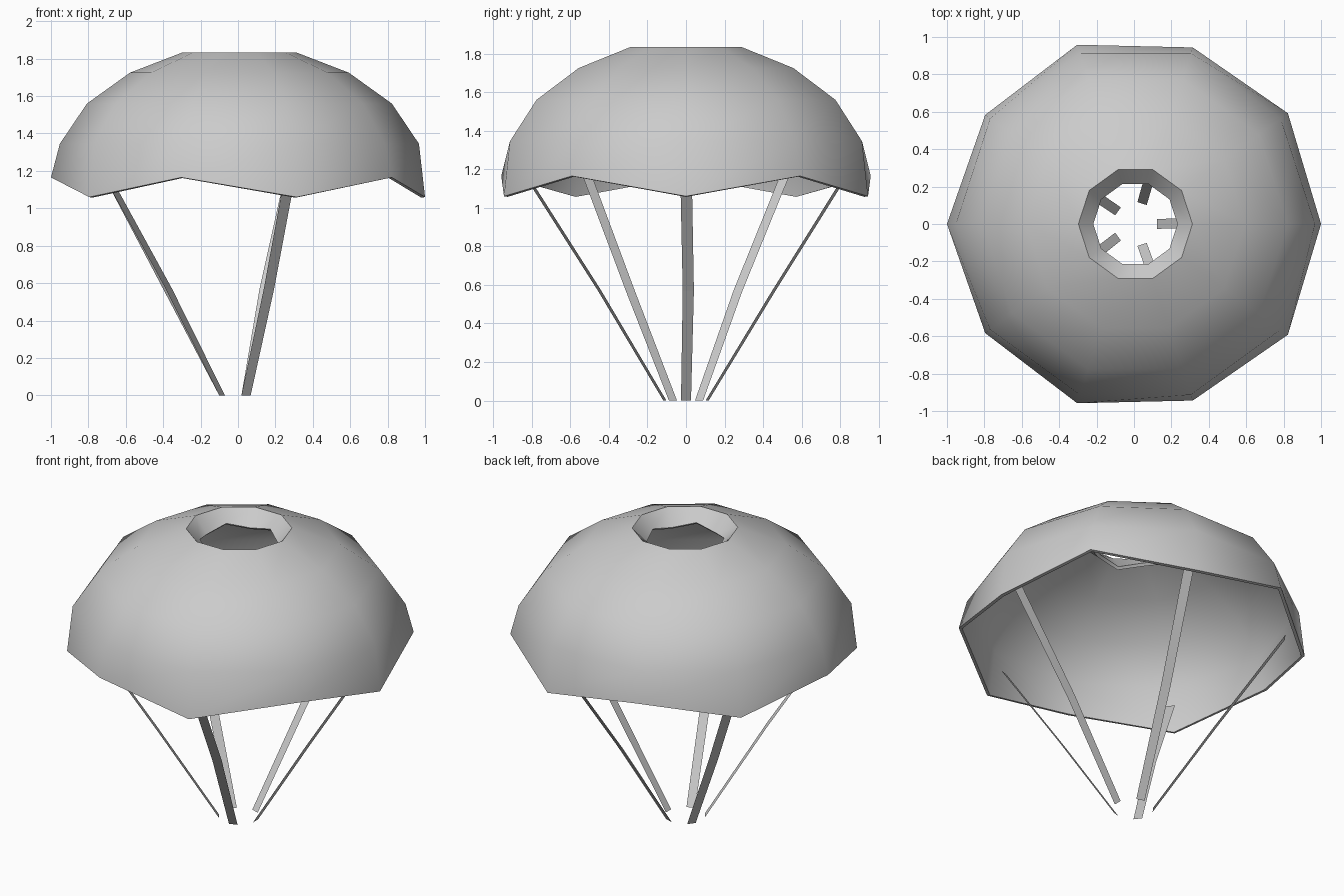
import bpy, bmesh
from math import cos, sin, radians, pi

if "Cube" in bpy.data.objects:
    bpy.data.objects.remove(bpy.data.objects["Cube"])

CX = 0.0075   # small offset so the uneven hem is centred on x
SIDES = 10


def make_object(name, bm):
    mesh = bpy.data.meshes.new(name)
    bm.to_mesh(mesh)
    bm.free()
    obj = bpy.data.objects.new(name, mesh)
    bpy.context.collection.objects.link(obj)
    return obj


# Canopy: (radius, z) at strap corners, (radius, z) at the corners between
profile = [
    ((0.9925, 1.06), (1.0075, 1.165)),   # zigzag hem
    ((0.96, 1.345), (0.96, 1.345)),
    ((0.815, 1.56), (0.815, 1.56)),
    ((0.585, 1.725), (0.585, 1.725)),
    ((0.305, 1.833), (0.305, 1.833)),
    ((0.225, 1.765), (0.225, 1.735)),    # vent lip
]
bm = bmesh.new()
rings = []
for pair in profile:
    ring = []
    for i in range(SIDES):
        r, z = pair[i % 2]
        a = 2 * pi * i / SIDES
        ring.append(bm.verts.new((CX + r * cos(a), r * sin(a), z)))
    rings.append(ring)
for low, high in zip(rings, rings[1:]):
    for i in range(SIDES):
        j = (i + 1) % SIDES
        f = bm.faces.new((low[i], low[j], high[j], high[i]))
        f.smooth = True
canopy = make_object("canopy", bm)

# Cloth thickness, inwards
solid = canopy.modifiers.new("thickness", "SOLIDIFY")
solid.thickness = 0.02
solid.offset = -1
bpy.context.view_layer.objects.active = canopy
canopy.select_set(True)
bpy.ops.object.modifier_apply(modifier=solid.name)
bpy.ops.object.shade_smooth_by_angle(angle=radians(65))
canopy.select_set(False)


# Flat straps: (radius, sideways shift, z, half width)
strap_path = [(0.115, 0.0, 0.0, 0.026),
              (0.475, 0.012, 0.57, 0.029),
              (0.88, 0.0, 1.18, 0.03)]


def strap(index):
    a = 2 * pi * index / 5
    bm = bmesh.new()
    rows = []
    for r, shift, z, half in strap_path:
        rows.append([bm.verts.new((CX + r * cos(a) - t * sin(a),
                                   r * sin(a) + t * cos(a), z))
                     for t in (shift - half, shift + half)])
    for lo, hi in zip(rows, rows[1:]):
        bm.faces.new((lo[0], lo[1], hi[1], hi[0]))
    make_object(f"strap_{index + 1}", bm)


for k in range(5):
    strap(k)
